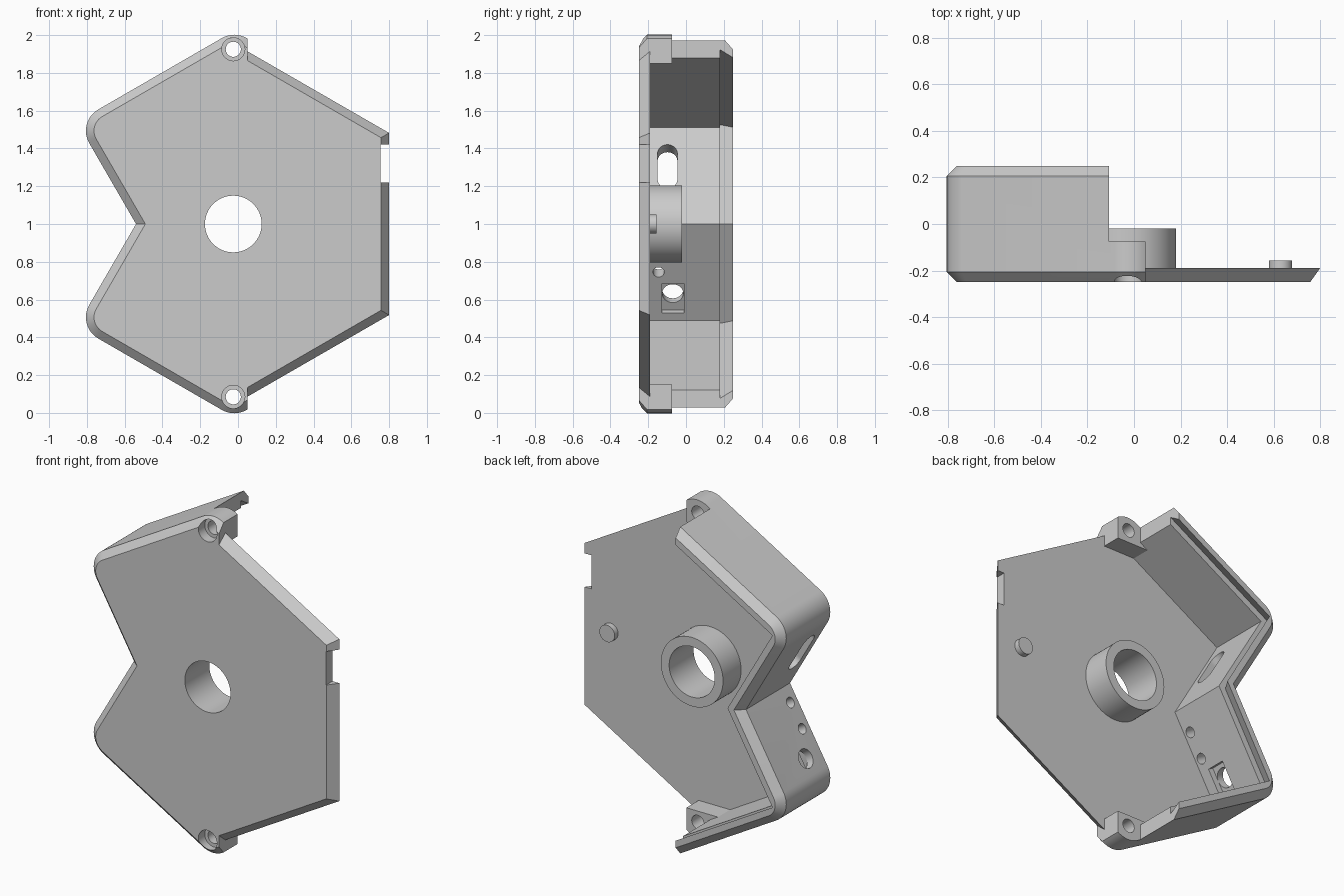
import bpy, bmesh, math
from mathutils import Vector, Matrix

if "Cube" in bpy.data.objects:
    bpy.data.objects.remove(bpy.data.objects["Cube"])

grey = bpy.data.materials.new("plain grey")
grey.use_nodes = True
grey.diffuse_color = (0.6, 0.6, 0.6, 1)
grey.node_tree.nodes["Principled BSDF"].inputs["Base Color"].default_value = (0.6, 0.6, 0.6, 1)


def finish(bm, name):
    bmesh.ops.recalc_face_normals(bm, faces=bm.faces)
    me = bpy.data.meshes.new(name)
    bm.to_mesh(me)
    bm.free()
    me.materials.append(grey)
    ob = bpy.data.objects.new(name, me)
    bpy.context.collection.objects.link(ob)
    return ob


def box(name, lo, hi):
    bm = bmesh.new()
    lo, hi = Vector(lo), Vector(hi)
    m = Matrix.Translation((lo + hi) / 2) @ Matrix.Diagonal((*(hi - lo), 1))
    bmesh.ops.create_cube(bm, size=1, matrix=m)
    return finish(bm, name)


def rod(name, centre, axis, radius, length, segs=48):
    """Cylinder centred on a point along an axis."""
    bm = bmesh.new()
    turn = Vector(axis).to_track_quat('Z', 'Y').to_matrix().to_4x4()
    bmesh.ops.create_cone(bm, cap_ends=True, segments=segs, radius1=radius, radius2=radius,
                          depth=length, matrix=Matrix.Translation(centre) @ turn)
    return finish(bm, name)


def loft(name, rings):
    """Join outlines in (x, z), each given with its depth y."""
    bm = bmesh.new()
    loops = [[bm.verts.new((x, y, z)) for x, z in pts] for y, pts in rings]
    n = len(loops[0])
    for a, b in zip(loops, loops[1:]):
        for i in range(n):
            j = (i + 1) % n
            bm.faces.new((a[i], a[j], b[j], b[i]))
    bm.faces.new(loops[0][::-1])
    bm.faces.new(loops[-1])
    return finish(bm, name)


def combine(target, tool, operation='DIFFERENCE'):
    mod = target.modifiers.new("combine", 'BOOLEAN')
    mod.operation, mod.object, mod.solver = operation, tool, 'EXACT'
    bpy.context.view_layer.objects.active = target
    bpy.ops.object.modifier_apply(modifier=mod.name)
    bpy.data.objects.remove(tool)


# Outline of the case: two outer corners, a notch and rounded tips
OUTLINE = [(-0.02, 2.022), (-0.853, 1.541), (-0.54, 1.0), (-0.853, 0.459),
           (-0.02, -0.022), (0.4, 0.22), (0.4, 1.78)]
ROUNDED = (0, 1, 3, 4)


def outline(inset, radius=0):
    pts = [Vector(p) for p in OUTLINE]
    result = []
    for i, p in enumerate(pts):
        d1 = (p - pts[i - 1]).normalized()
        d2 = (pts[(i + 1) % len(pts)] - p).normalized()
        n1, n2 = Vector((-d1.y, d1.x)), Vector((-d2.y, d2.x))
        mitre = (n1 + n2) / (1 + n1.dot(n2))
        if radius and i in ROUNDED:
            r = radius - inset
            centre = p + mitre * radius
            start = math.atan2(-n1.y, -n1.x)
            sweep = math.acos(n1.dot(n2))
            for k in range(13):
                a = start + sweep * k / 12
                result.append(centre + r * Vector((math.cos(a), math.sin(a))))
        else:
            result.append(p + mitre * inset)
    return result


# Chamfered shell
case = loft("case_shell", [(y, outline(d, 0.13)) for y, d in
                           ((-0.25, 0.043), (-0.207, 0), (0.207, 0), (0.25, 0.043))])

# Hollow with an undercut rim, leaving a screw block at each end
hollow = loft("hollow", [(y, outline(d)) for y, d in
                         ((-0.19, 0.08), (0.18, 0.08), (0.18, 0.042), (0.27, 0.09))])
for low, high in ((1.85, 2.1), (-0.1, 0.15)):
    combine(hollow, box("screw_block", (-0.3, -0.3, low), (0.1, -0.075, high)))
combine(case, hollow)
combine(case, box("side_opening", (0.05, -1, -1), (1, 1, 3)))
combine(case, box("wall_end", (-0.107, -0.075, -1), (1, 1, 3)))


# Open half of the front plate with slanted edges and a side notch
def plate_edge(top_z, x, z):
    return [(0.04, top_z), (0.04, 2 - top_z), (x, 2 - z), (x, z)]


plate = loft("plate", [(-0.25, plate_edge(1.871, 0.757, 1.457)),
                       (-0.19, plate_edge(1.92, 0.8, 1.482))])
combine(plate, box("edge_notch", (0.755, -0.4, 1.22), (0.9, 0, 1.42)))
combine(case, plate, 'UNION')

# Screw holes with counterbores
for z in (1.925, 0.085):
    combine(case, rod("screw_hole", (-0.025, -0.2, z), (0, 1, 0), 0.04, 0.6))
    combine(case, rod("counterbore", (-0.025, -0.25, z), (0, 1, 0), 0.061, 0.12))


# Openings in the two notch walls
def wall_point(y, z):
    return Vector((-0.448 - abs(z - 1) * 0.577, y, z))


upper = Vector((0.866, 0, 0.5))
lower = Vector((0.866, 0, -0.5))

slot_ends = [wall_point(-0.098, z) for z in (1.235, 1.375)]
for p in slot_ends:
    combine(case, rod("slot_end", p, upper, 0.052, 0.3))
slot = box("slot_middle", (-0.15, -0.052, -0.081), (0.15, 0.052, 0.081))
slot.data.transform(Matrix.Translation(sum(slot_ends, Vector()) / 2)
                    @ Matrix.Rotation(math.radians(-30), 4, 'Y'))
combine(case, slot)

for y, z, r in ((-0.145, 0.745, 0.03), (-0.145, 0.88, 0.03), (-0.07, 0.615, 0.056)):
    combine(case, rod("wall_hole", wall_point(y, z), lower, r, 0.3))
recess = box("recess", (-0.035, -0.058, -0.09), (0.035, 0.058, 0.09))
recess.data.transform(Matrix.Translation(wall_point(-0.068, 0.606))
                      @ Matrix.Rotation(math.radians(30), 4, 'Y'))
combine(case, recess)

# Central hole and its collar
combine(case, rod("centre_hole", (-0.025, -0.2, 1), (0, 1, 0), 0.15, 0.4, 64))
collar = rod("centre_collar", (-0.025, -0.105, 1), (0, 1, 0), 0.205, 0.17, 64)
combine(collar, rod("bore", (-0.025, -0.1, 1), (0, 1, 0), 0.15, 0.4, 64))

# Small locating peg
peg = rod("locating_peg", (0.63, -0.175, 1), (0, 1, 0), 0.05, 0.036)

# Smooth curved faces, keep edges crisp
bpy.ops.object.select_all(action='DESELECT')
for ob in (case, collar, peg):
    ob.select_set(True)
bpy.context.view_layer.objects.active = case
bpy.ops.object.shade_smooth_by_angle(angle=math.radians(30))
